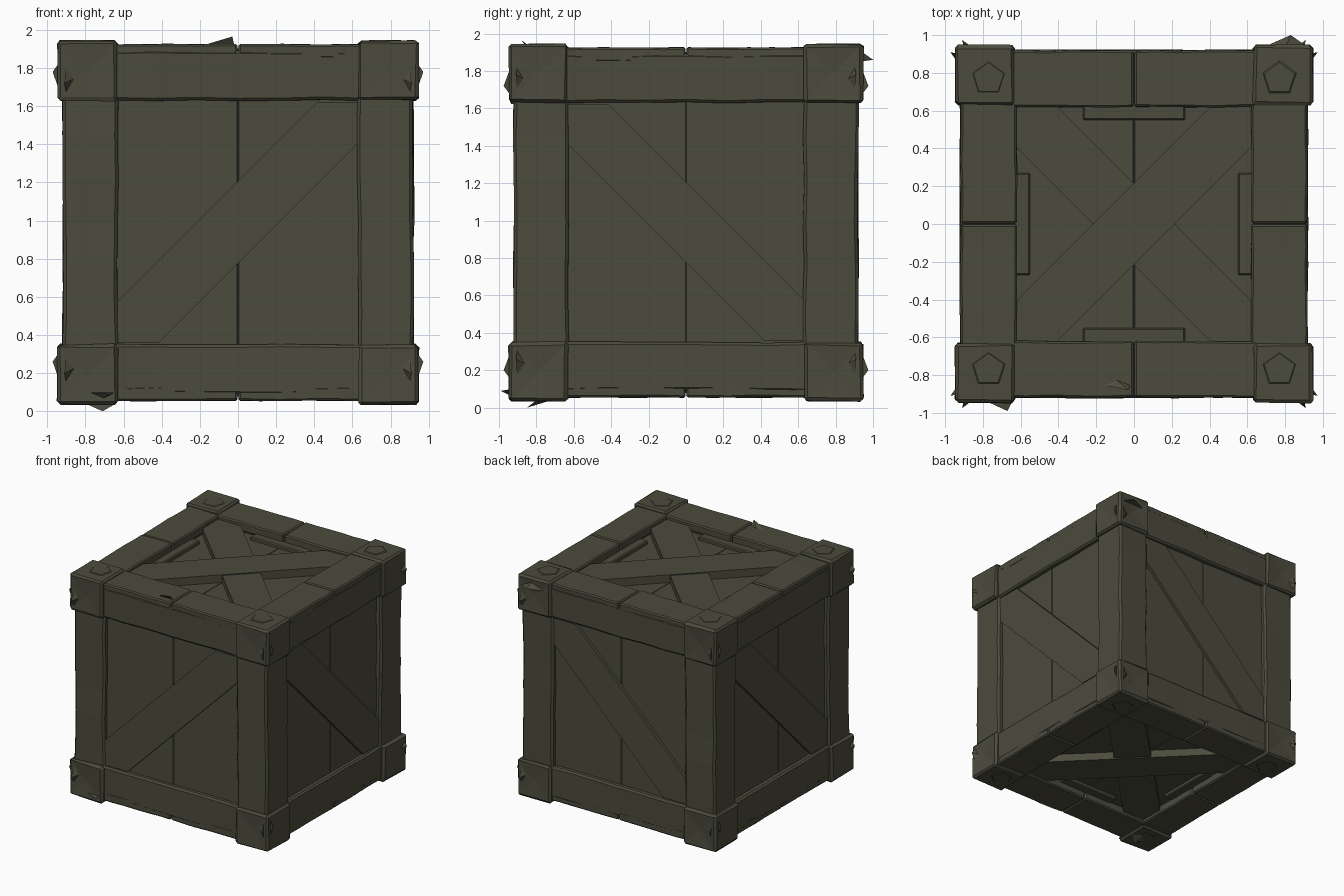
import bpy, bmesh, math, random
from mathutils import Matrix, Vector

if "Cube" in bpy.data.objects:
    bpy.data.objects.remove(bpy.data.objects["Cube"])

random.seed(4)
ZC = 0.99            # height of the crate centre
A = 0.625            # half size of the recessed opening
OUT = 0.92           # outer face of the frame

wood = bpy.data.materials.new("dark_olive_wood")
wood.diffuse_color = (0.072, 0.070, 0.046, 1)
wood.use_nodes = True
wood.node_tree.nodes["Principled BSDF"].inputs["Base Color"].default_value = wood.diffuse_color


def finish(name, bm, matrix=None, bevel=0.0):
    bmesh.ops.recalc_face_normals(bm, faces=bm.faces)
    me = bpy.data.meshes.new(name)
    if matrix:
        bm.transform(matrix)
    bm.to_mesh(me)
    bm.free()
    ob = bpy.data.objects.new(name, me)
    bpy.context.collection.objects.link(ob)
    me.materials.append(wood)
    if bevel:
        m = ob.modifiers.new("worn_edges", 'BEVEL')
        m.width, m.segments, m.limit_method = bevel, 1, 'ANGLE'
        m.angle_limit = math.radians(40)
    return ob


def box(name, lo, hi, matrix=None, bevel=0.0, axis=None, rough=0.0):
    """Box between two corners; optionally cut along an axis and roughened."""
    lo, hi = Vector(lo), Vector(hi)
    bm = bmesh.new()
    bmesh.ops.create_cube(bm, size=1)
    for v in bm.verts:
        v.co = Vector([(lo[i] + hi[i]) / 2 + v.co[i] * (hi[i] - lo[i]) for i in range(3)])
    if axis is not None:
        long_edges = [e for e in bm.edges
                      if abs(e.verts[0].co[axis] - e.verts[1].co[axis]) > 1e-4]
        bmesh.ops.subdivide_edges(bm, edges=long_edges, cuts=5)
        for v in bm.verts:
            for i in range(3):
                if i != axis:
                    v.co[i] += random.uniform(-rough, rough)
    return finish(name, bm, matrix, bevel)


def brace(name, sign, d0, d1, matrix):
    """Diagonal board trimmed to the opening, extruded from depth d0 to d1."""
    a, w = A + 0.008, 0.215
    pts = [(-a, -a), (-a + w, -a), (a, a - w), (a, a), (a - w, a), (-a, -a + w)]
    bm = bmesh.new()
    f = bm.faces.new([bm.verts.new((u * sign, v, d0)) for u, v in pts])
    r = bmesh.ops.extrude_face_region(bm, geom=[f])
    for v in r["geom"]:
        if isinstance(v, bmesh.types.BMVert):
            v.co.z = d1
    return finish(name, bm, matrix)


def splinter(name, base, tip, across, thick):
    """Small chipped sliver of wood standing off an edge."""
    base, tip, across, thick = map(Vector, (base, tip, across, thick))
    bm = bmesh.new()
    a, b, c, d = [bm.verts.new(p) for p in
                  (base - across, base + across, base + thick, tip)]
    for tri in ((a, b, c), (a, b, d), (b, c, d), (c, a, d)):
        bm.faces.new(tri)
    finish(name, bm)


up = Matrix.Translation((0, 0, ZC))
sides = {}
for k, label in enumerate(("front", "right", "back", "left")):
    sides[label] = (up @ Matrix.Rotation(k * math.pi / 2, 4, 'Z')
                    @ Matrix.Rotation(math.pi / 2, 4, 'X'))

# four walls: two planks, one diagonal brace, top and bottom rail
for label, m in sides.items():
    for s in (-1, 1):
        x0, x1 = sorted((0, s * 0.68))
        box(label + "_plank", (x0, -0.70, 0.83), (x1, 0.70, 0.878), m, 0.004)
        y0, y1 = sorted((s * (A + 0.016), s * 0.90))
        box(label + "_rail", (-0.67, y0, 0.64), (0.67, y1, OUT), m, 0.014, 0, 0.004)
    brace(label + "_brace", 1 if label == "front" else -1, 0.86, 0.903, m)

# lid and floor: planks, crossed braces, inner ledges, split cap boards
for label, m in (("top", up), ("bottom", up @ Matrix.Rotation(math.pi, 4, 'X'))):
    for s in (-1, 1):
        x0, x1 = sorted((0, s * 0.68))
        box(label + "_plank", (x0, -0.68, 0.79), (x1, 0.68, 0.845), m, 0.004)
        brace(label + "_cross_brace", s, 0.82, 0.908 + 0.004 * s, m)
    for k in range(4):
        mk = m @ Matrix.Rotation(k * math.pi / 2, 4, 'Z')
        box(label + "_ledge", (-0.27, 0.55, 0.80), (0.27, 0.64, 0.875), mk, 0.008)
        for s in (-1, 1):
            x0, x1 = sorted((s * 0.002, s * 0.68))
            box(label + "_cap_board", (x0, A - 0.005, 0.86), (x1, OUT - 0.002, 0.935),
                mk, 0.010, 0, 0.003)

# corner posts and corner blocks
for sx in (-1, 1):
    for sy in (-1, 1):
        x = sorted((sx * 0.628, sx * 0.92))
        y = sorted((sy * 0.628, sy * 0.92))
        box("corner_post", (x[0], y[0], 0.30), (x[1], y[1], 1.68), None, 0.016, 2, 0.006)
        for sz in (-1, 1):
            bm = bmesh.new()
            bmesh.ops.create_cube(bm, size=0.315)
            bmesh.ops.bevel(bm, geom=bm.edges[:], offset=0.016, segments=1,
                            affect='EDGES', profile=0.5)
            sgn = Vector((sx, sy, sz))
            # shallow pyramid dents on the outer side faces
            outer = [f for f in bm.faces if f.calc_area() > 0.05
                     and f.normal.dot(sgn) > 0.5 and abs(f.normal.z) < 0.5]
            bmesh.ops.poke(bm, faces=outer, offset=-0.01)
            for v in bm.verts:
                v.co += Vector([random.uniform(-0.005, 0.005) for _ in range(3)])
            bm.transform(Matrix.Translation((sx * 0.789, sy * 0.789, ZC + sz * 0.797)))
            finish("corner_block", bm)
            # five-sided stud on the flat end of each block
            bm = bmesh.new()
            bmesh.ops.create_cone(bm, cap_ends=True, segments=5, radius1=0.10,
                                  radius2=0.085, depth=0.01)
            if sz < 0:
                bm.transform(Matrix.Rotation(math.pi, 4, 'X'))
            bm.transform(Matrix.Translation((sx * 0.77, sy * 0.77, ZC + sz * 0.953)))
            finish("corner_stud", bm)
            # chipped slivers on the outer edges of the block
            zb = ZC + sz * 0.76
            splinter("block_chip", (sx * 0.93, sy * 0.90, zb), (sx * 0.972, sy * 0.91, zb + 0.03),
                     (0, 0, 0.09), (0, -sy * 0.05, 0))
            splinter("block_chip", (sx * 0.90, sy * 0.93, zb), (sx * 0.91, sy * 0.975, zb - 0.03),
                     (0, 0, 0.09), (-sx * 0.05, 0, 0))

# larger splinters on rails and corners
splinter("rail_splinter", (-0.10, -0.85, 1.92), (-0.03, -0.88, 1.965), (0.08, 0, 0), (0, 0.03, 0))
splinter("corner_splinter", (0.80, 0.93, 1.85), (0.83, 1.0, 1.86), (0.13, 0, 0), (0, 0, 0.06))
splinter("corner_splinter", (-0.72, -0.93, 0.10), (-0.67, -0.99, 0.09), (0.08, 0, 0), (0, 0, -0.04))
splinter("foot_splinter", (-0.72, -0.80, 0.04), (-0.71, -0.85, 0.0), (0.08, 0, 0), (0, 0.08, 0))
